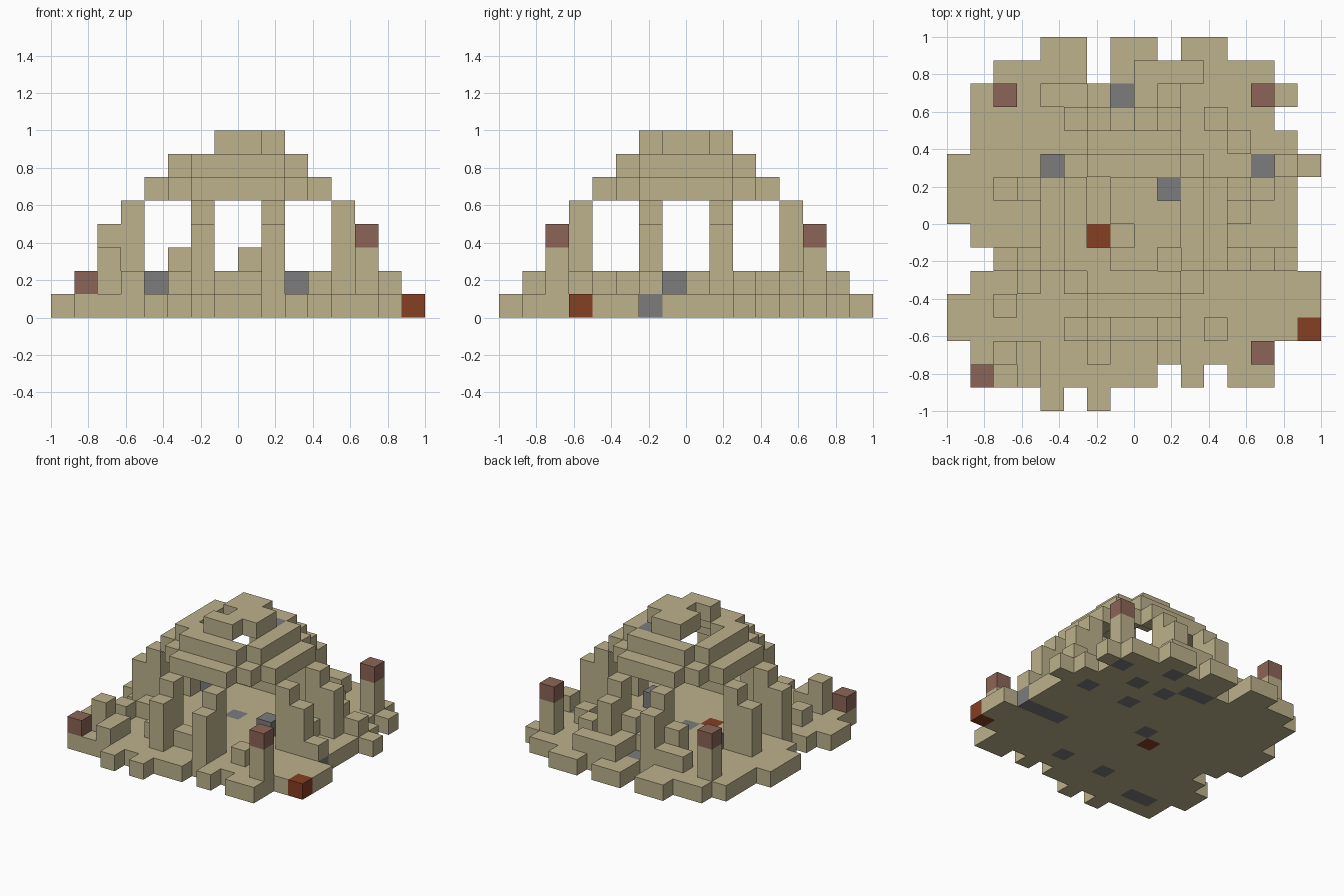
import bpy
import bmesh
from mathutils import Vector

cube = bpy.data.objects.get("Cube")
if cube:
    bpy.data.objects.remove(cube, do_unlink=True)

CELL = 0.125
HALF = 8      # cells from the centre to the edge


def material(name, rgb):
    mat = bpy.data.materials.new(name)
    mat.use_nodes = True
    mat.diffuse_color = (*rgb, 1)
    mat.node_tree.nodes["Principled BSDF"].inputs["Base Color"].default_value = (*rgb, 1)
    return mat


SAND, STONE, CLAY, RUST = range(4)
MATERIALS = [
    material("sandstone", (0.51, 0.445, 0.262)),
    material("grey_stone", (0.2, 0.2, 0.2)),
    material("brown_clay", (0.262, 0.13, 0.095)),
    material("rust_block", (0.235, 0.05, 0.016)),
]

parts = {}    # part name -> {cell: colour}


def box(part, xs, ys, zs, colour=SAND):
    """Fill an inclusive range of cells; a single number is one cell."""
    spans = [(s, s) if isinstance(s, int) else s for s in (xs, ys, zs)]
    cells = parts.setdefault(part, {})
    for x in range(spans[0][0], spans[0][1] + 1):
        for y in range(spans[1][0], spans[1][1] + 1):
            for z in range(spans[2][0], spans[2][1] + 1):
                cells[x, y, z] = colour


def remove(part, *cells):
    for cell in cells:
        parts[part].pop(cell, None)


# Ragged floor, one row of spans at a time from front to back
FLOOR = [
    [(4, 4), (6, 6)], [(1, 8), (10, 10), (12, 13)], [(1, 13)], [(0, 15)],
    [(0, 15)], [(1, 15)], [(2, 14)], [(1, 14)], [(0, 14)], [(0, 14)],
    [(0, 15)], [(1, 14)], [(1, 13)], [(1, 14)], [(2, 5), (7, 13)],
    [(4, 5), (7, 8), (10, 11)],
]
for y, spans in enumerate(FLOOR):
    for span in spans:
        box("floor", span, y, 0)
# Grey stones and rust blocks set in the floor
for xs, y in [((2, 3), 2), (6, 3), (9, 3), ((12, 14), 6), (7, 8), (10, 10),
              (11, 12), (9, 12), ((7, 8), 13), (13, 13), (10, 14), (13, 10)]:
    box("floor", xs, y, 0, STONE)
for x, y in [(6, 7), (15, 3)]:
    box("floor", x, y, 0, RUST)

# Eight pillars with a shorter buttress outside each
for a in (6, 9):
    for inner, outer in ((3, 2), (12, 13)):
        box("pillars", inner, a, (1, 4))
        box("pillars", a, inner, (1, 4))
        box("buttresses", outer, a, (1, 3))
        box("buttresses", a, outer, (1, 3))

# Corner posts with clay caps; the fourth has collapsed
for x, y in [(13, 2), (2, 13), (13, 13)]:
    box("corner_posts", x, y, (1, 2))
    box("post_caps", x, y, 3, CLAY)
box("corner_posts", 2, 2, (1, 2))
box("post_caps", 1, 1, 1, CLAY)

# Broken low walls and loose rubble
for xs, ys in [(3, (1, 2)), (2, 4), (3, 5), (5, 3), ((7, 8), 3), (11, 3),
               (14, 6), (12, 8), (14, 10), (12, 11), ((5, 8), 12), (11, 12),
               ((4, 5), 13), (8, 13), ((8, 10), 14)]:
    box("low_walls", xs, ys, 1)
for x in (5, 8):
    box("low_walls", x, 12, 2)
for x, y in [(4, 10), (10, 7)]:
    box("loose_stones", x, y, 1, STONE)

# Hollow stepped dome: each ring is four bars and four corner blocks
for name, z, lo in (("lower_dome_ring", 5, 4), ("upper_dome_ring", 6, 5)):
    hi = 15 - lo
    for edge in (lo, hi):
        box(name, (6, 9), edge, z)
        box(name, edge, (6, 9), z)
    for x in (lo + 1, hi - 1):
        for y in (lo + 1, hi - 1):
            box(name, x, y, z)
box("upper_dome_ring", 9, 9, 6, STONE)
remove("upper_dome_ring", (9, 6, 6), (6, 9, 6))
box("dome_cap", (7, 8), (6, 9), 7)
box("dome_cap", (6, 9), (7, 8), 7)
remove("dome_cap", (6, 7, 7), (6, 8, 7), (7, 7, 7))

# Turn cells into meshes, keeping only the exposed faces
occupied = {cell for cells in parts.values() for cell in cells}
for name, cells in parts.items():
    bm = bmesh.new()
    for cell, colour in cells.items():
        for axis in range(3):
            u, v = (axis + 1) % 3, (axis + 2) % 3
            for side in (0, 1):
                neighbour = list(cell)
                neighbour[axis] += 2 * side - 1
                if tuple(neighbour) in occupied:
                    continue
                corners = []
                for du, dv in ((0, 0), (1, 0), (1, 1), (0, 1)):
                    p = Vector(cell)
                    p[axis] += side
                    p[u] += du
                    p[v] += dv
                    corners.append(bm.verts.new((p - Vector((HALF, HALF, 0))) * CELL))
                face = bm.faces.new(corners if side else corners[::-1])
                face.material_index = colour
    bmesh.ops.remove_doubles(bm, verts=bm.verts, dist=0.001)
    mesh = bpy.data.meshes.new(name)
    bm.to_mesh(mesh)
    bm.free()
    for mat in MATERIALS:
        mesh.materials.append(mat)
    bpy.context.collection.objects.link(bpy.data.objects.new(name, mesh))
